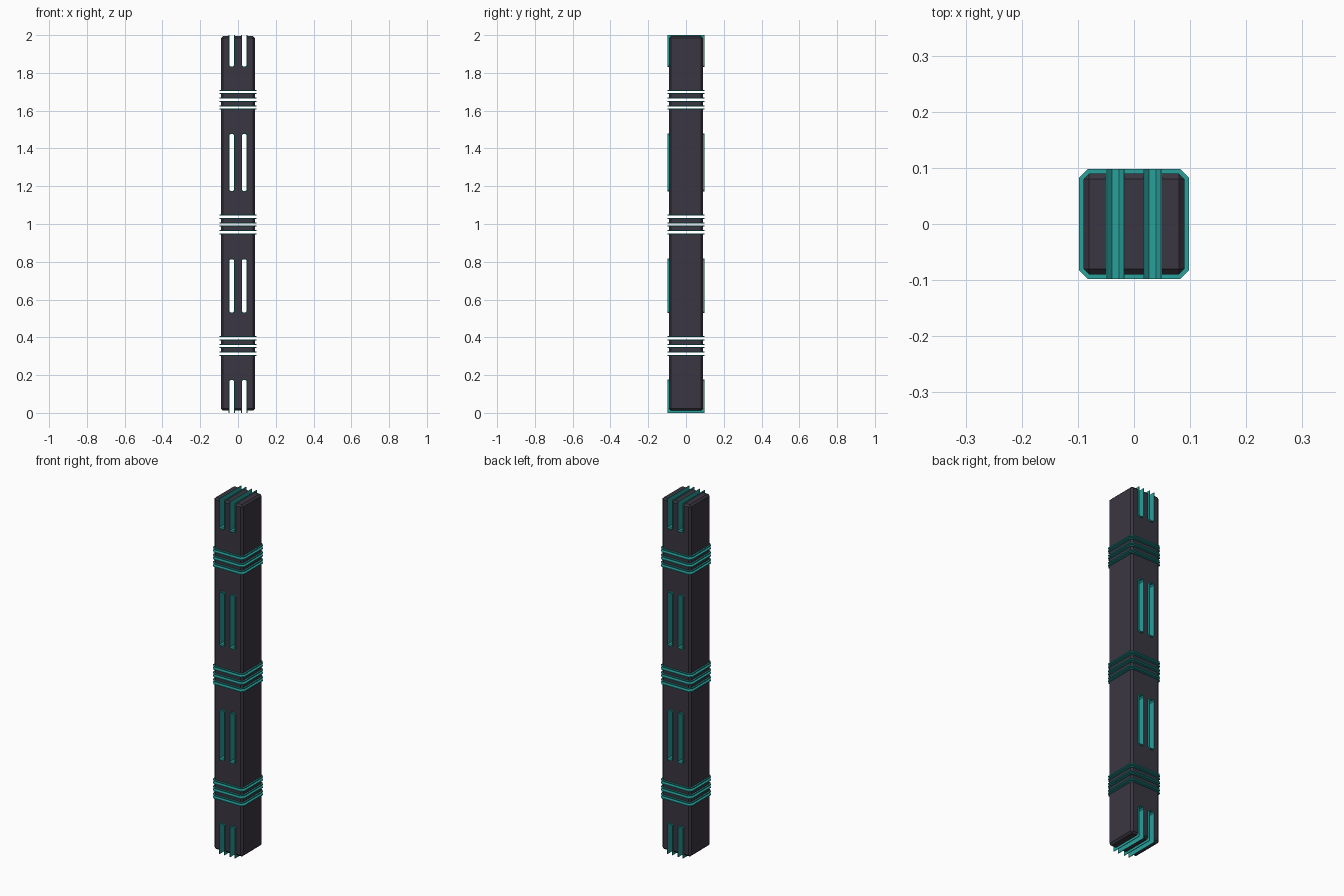
import bpy, bmesh

if "Cube" in bpy.data.objects:
    bpy.data.objects.remove(bpy.data.objects["Cube"])

BODY, LIP = 0.09, 0.098          # half widths of the beam and of the raised trim
SLOT_X = (-0.033, 0.033)
WALL = 0.004


def material(name, rgb):
    m = bpy.data.materials.new(name)
    m.diffuse_color = (*rgb, 1)
    m.use_nodes = True
    m.node_tree.nodes["Principled BSDF"].inputs["Base Color"].default_value = m.diffuse_color
    return m


DARK = material("dark_shell", (0.042, 0.037, 0.053))
TEAL = material("teal_trim", (0.022, 0.35, 0.33))


def finish(name, bm, mat=None):
    bmesh.ops.recalc_face_normals(bm, faces=bm.faces)
    me = bpy.data.meshes.new(name)
    bm.to_mesh(me)
    bm.free()
    ob = bpy.data.objects.new(name, me)
    bpy.context.collection.objects.link(ob)
    if mat:
        me.materials.append(mat)
    return ob


def box(bm, hx, hy, z0, z1):
    vs = bmesh.ops.create_cube(bm, size=1)["verts"]
    for v in vs:
        v.co = (v.co.x * 2 * hx, v.co.y * 2 * hy, (z0 + z1) / 2 + v.co.z * (z1 - z0))
    return vs


def slot_profile(x, z0, z1, hw, open_end=None):
    """Upright slot outline with cut corners; an open end is left square."""
    c = 0.007
    top = [(hw, z1 - c), (hw - c, z1), (c - hw, z1), (-hw, z1 - c)]
    low = [(-hw, z0 + c), (c - hw, z0), (hw - c, z0), (hw, z0 + c)]
    if open_end == "top":
        pts = [(-hw, z1)] + low + [(hw, z1)]
    elif open_end == "bottom":
        pts = [(hw, z0)] + top + [(-hw, z0)]
    else:
        pts = top + low
    return [(x + px, pz) for px, pz in pts]


def prism(bm, pts, hy):
    a = [bm.verts.new((x, -hy, z)) for x, z in pts]
    b = [bm.verts.new((x, hy, z)) for x, z in pts]
    bm.faces.new(a)
    bm.faces.new(b)
    n = len(pts)
    for i in range(n):
        j = (i + 1) % n
        bm.faces.new((a[i], a[j], b[j], b[i]))


def sleeve(name, outer, inner, hy, closed):
    """Thin lining running right through the beam, open or closed in outline."""
    bm = bmesh.new()
    rings = [[bm.verts.new((x, y, z)) for x, z in pts]
             for pts, y in ((outer, -hy), (outer, hy), (inner, hy), (inner, -hy))]
    n = len(outer)
    for i in range(n if closed else n - 1):
        j = (i + 1) % n
        for k in range(4):
            p, q = rings[k], rings[(k + 1) % 4]
            bm.faces.new((p[i], p[j], q[j], q[i]))
    if not closed:
        for i in (0, n - 1):
            bm.faces.new([r[i] for r in rings])
    return finish(name, bm, TEAL)


# Upright slots: lower end, upper end, open side
slots = [(1.83, 2.0, "top"), (1.172, 1.48, None), (0.528, 0.817, None), (0.0, 0.178, "bottom")]
# Horizontal cuts: three groups of three
gaps = [c + d for c in (0.354, 0.997, 1.658) for d in (-0.041, 0, 0.041)]
GAP, PLATE = 0.006, 0.005

# Beam with chamfered edges
bm = bmesh.new()
box(bm, BODY, BODY, 0.013, 1.994)
bmesh.ops.bevel(bm, geom=bm.edges[:], offset=0.01, segments=1, affect='EDGES')
body = finish("beam", bm, DARK)

# Cutter for all slots and gaps
bm = bmesh.new()
for z0, z1, side in slots:
    for x in SLOT_X:
        lo, hi = z0 + WALL / 2, z1 - WALL / 2
        if side == "top":
            hi = 2.1
        if side == "bottom":
            lo = -0.1
        prism(bm, slot_profile(x, lo, hi, 0.015, side), 0.2)
for z in gaps:
    box(bm, 0.2, 0.2, z - GAP - PLATE / 2, z + GAP + PLATE / 2)
cutter = finish("slot_cutter", bm)
mod = body.modifiers.new("slots", 'BOOLEAN')
mod.operation = 'DIFFERENCE'
mod.solver = 'EXACT'
mod.object = cutter
bpy.context.view_layer.objects.active = body
bpy.ops.object.modifier_apply(modifier="slots")
bpy.data.objects.remove(cutter)

# Teal linings of the upright slots
for z0, z1, side in slots:
    for x in SLOT_X:
        outer = slot_profile(x, z0, z1, 0.0165, side)
        inner = slot_profile(x, z0 + (0 if side == "bottom" else WALL),
                             z1 - (0 if side == "top" else WALL), 0.013, side)
        sleeve("slot_lining", outer, inner, LIP, side is None)

# Teal plates above and below every horizontal cut
for z in gaps:
    for s in (-1, 1):
        bm = bmesh.new()
        a, b = z + s * GAP, z + s * (GAP + PLATE)
        box(bm, LIP, LIP, min(a, b), max(a, b))
        corners = [e for e in bm.edges if abs(e.verts[0].co.z - e.verts[1].co.z) > 1e-4]
        bmesh.ops.bevel(bm, geom=corners, offset=0.016, segments=1, affect='EDGES')
        finish("band_plate", bm, TEAL)
